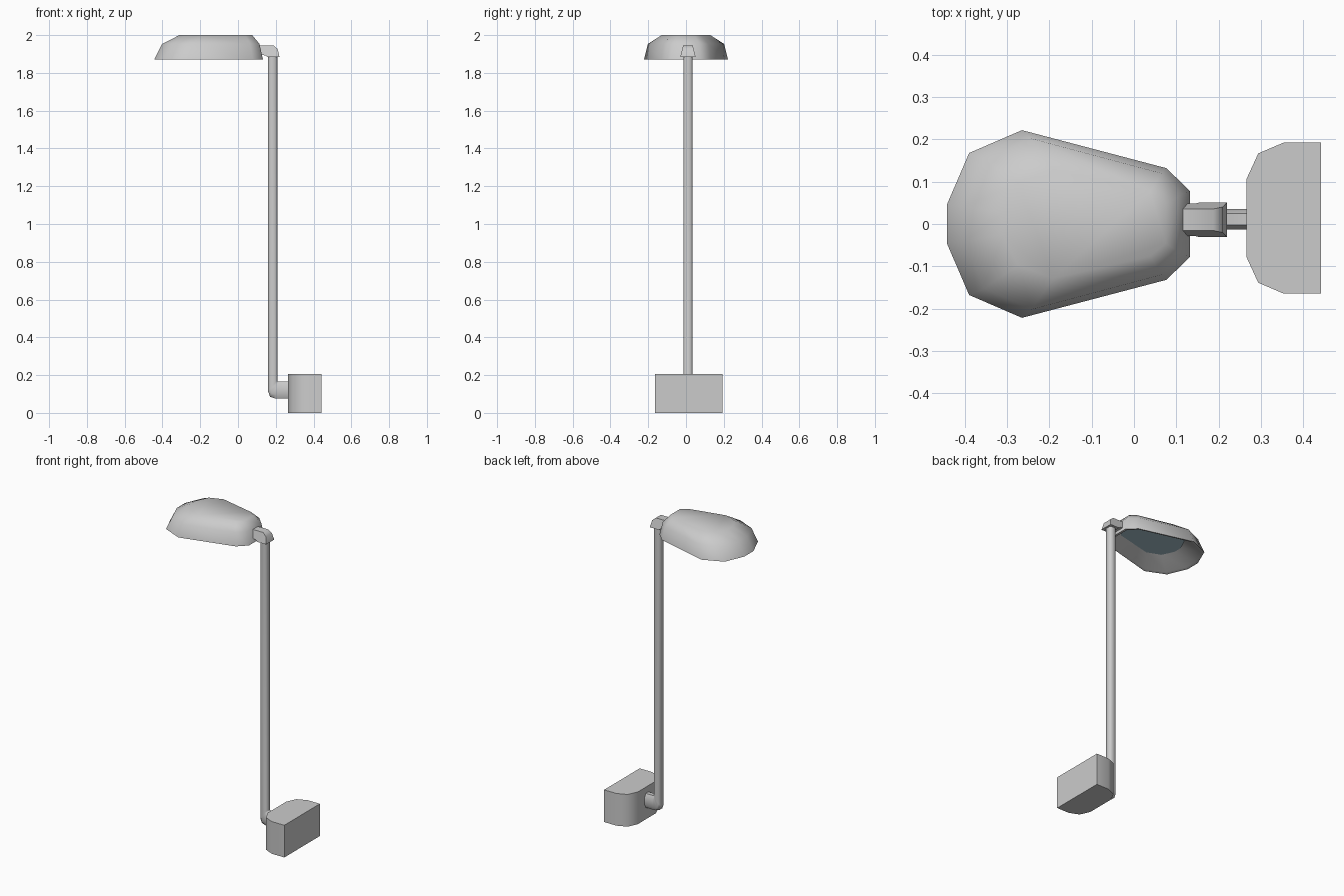
import bpy, bmesh, math
from mathutils import Vector

if "Cube" in bpy.data.objects:
    bpy.data.objects.remove(bpy.data.objects["Cube"], do_unlink=True)


def material(name, rgb):
    mat = bpy.data.materials.new(name)
    mat.use_nodes = True
    mat.diffuse_color = (*rgb, 1)
    mat.node_tree.nodes["Principled BSDF"].inputs["Base Color"].default_value = (*rgb, 1)
    return mat


grey = material("grey_metal", (0.6, 0.6, 0.6))
glass = material("blue_glass", (0.38, 0.53, 0.6))


def loft(name, rings, mat, sharp_angle=60):
    """Skin a list of equal-length rings, cap both ends, keep steep edges sharp."""
    bm = bmesh.new()
    loops = [[bm.verts.new(p) for p in ring] for ring in rings]
    for a, b in zip(loops, loops[1:]):
        for i in range(len(a)):
            j = (i + 1) % len(a)
            bm.faces.new((a[i], a[j], b[j], b[i]))
    bm.faces.new(loops[0][::-1])
    bm.faces.new(loops[-1])
    bmesh.ops.recalc_face_normals(bm, faces=bm.faces)
    for face in bm.faces:
        face.smooth = True
    for edge in bm.edges:
        edge.smooth = edge.calc_face_angle(0) < math.radians(sharp_angle)
    mesh = bpy.data.meshes.new(name)
    bm.to_mesh(mesh)
    bm.free()
    mesh.materials.append(mat)
    obj = bpy.data.objects.new(name, mesh)
    bpy.context.collection.objects.link(obj)
    return obj


# Lamp head: rounded teardrop outline, stacked into a hollow shell
half = [(-0.443, 0.045), (-0.39, 0.168), (-0.265, 0.222), (0.077, 0.132), (0.132, 0.078)]
outline = half + [(x, -y) for x, y in reversed(half)]


def head_ring(x_min, x_max, y_scale, z):
    sx = (x_max - x_min) / (half[-1][0] - half[0][0])
    return [Vector((x_min + (x - half[0][0]) * sx, y * y_scale, z)) for x, y in outline]


loft("lamp_shade", [
    head_ring(-0.33, 0.065, 0.62, 1.945),
    head_ring(-0.423, 0.115, 0.93, 1.874),
    head_ring(-0.443, 0.132, 1.0, 1.871),
    head_ring(-0.402, 0.114, 0.91, 1.953),
    head_ring(-0.31, 0.075, 0.58, 2.0),
], grey)

# Glass panel inside the shade
loft("lamp_glass", [
    head_ring(-0.33, 0.065, 0.62, 1.938),
    head_ring(-0.33, 0.065, 0.62, 1.946),
], glass)

# Joint between shade and pole: side profile with tapered flanks
joint = [(0.113, 1.945), (0.188, 1.945), (0.21, 1.926), (0.22, 1.883),
         (0.155, 1.883), (0.146, 1.892), (0.113, 1.897)]


def joint_side(sign):
    return [Vector((x, 0.01 + sign * (0.041 - 0.25 * (z - 1.883)), z)) for x, z in joint]


loft("shade_joint", [joint_side(-1), joint_side(1)], grey)

# Pole with an elbow into the wall block: (outer x, z) and (inner x, z) per ring
path = [((0.159, 1.89), (0.208, 1.89)),
        ((0.159, 0.115), (0.208, 0.172)),
        ((0.169, 0.086), (0.21, 0.167)),
        ((0.2, 0.075), (0.215, 0.165)),
        ((0.28, 0.075), (0.28, 0.165))]
corner = 0.55
section = [(1, -corner), (1, corner), (corner, 1), (-corner, 1),
           (-1, corner), (-1, -corner), (-corner, -1), (corner, -1)]


def pole_ring(outer, inner):
    """Chamfered square spanning from the outer to the inner side of the bend."""
    a = Vector((outer[0], 0.011, outer[1]))
    b = Vector((inner[0], 0.011, inner[1]))
    return [a.lerp(b, 0.5 + 0.5 * u) + Vector((0, 0.0245 * v, 0)) for u, v in section]


loft("pole", [pole_ring(o, i) for o, i in path], grey)

# Mounting block: chamfered plan extruded upwards
plan_half = [(0.266, 0.092), (0.294, 0.153), (0.355, 0.179), (0.442, 0.179)]
plan = plan_half + [(x, -y) for x, y in reversed(plan_half)]
loft("mounting_block",
     [[Vector((x, y + 0.014, z)) for x, y in plan] for z in (0, 0.205)], grey)
